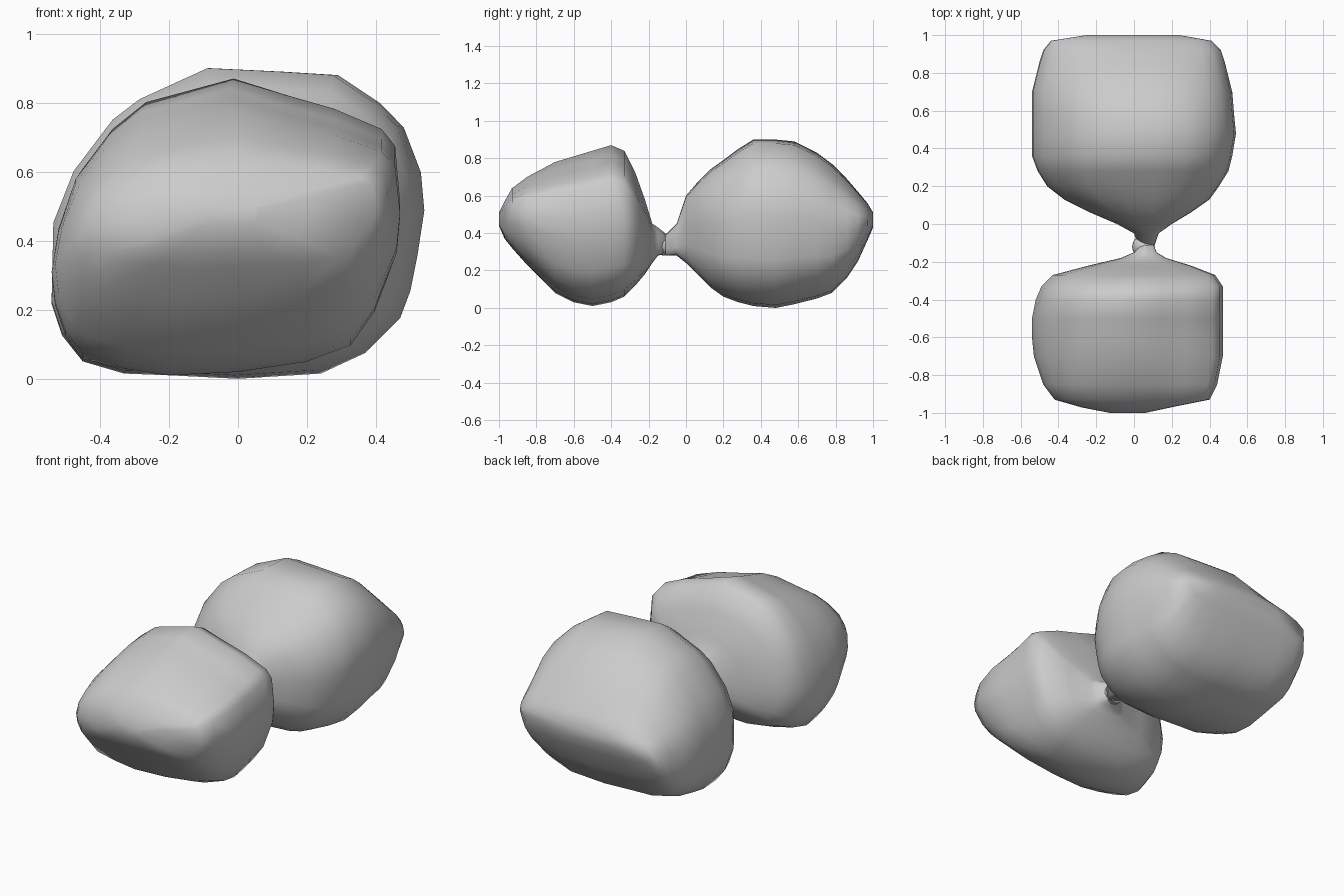
import bpy, bmesh


def loft(name, outline, sections):
    """Fit one outline into the x/z box of every section along y and skin them."""
    xs, zs = [p[0] for p in outline], [p[1] for p in outline]
    ax, az = min(xs), min(zs)
    unit = [((x - ax) / (max(xs) - ax), (z - az) / (max(zs) - az)) for x, z in outline]
    bm = bmesh.new()
    rings = [[bm.verts.new((x0 + u * (x1 - x0), y, z0 + v * (z1 - z0))) for u, v in unit]
             for y, x0, x1, z0, z1 in sections]
    n = len(unit)
    for a, b in zip(rings, rings[1:]):
        for i in range(n):
            j = (i + 1) % n
            bm.faces.new((a[i], a[j], b[j], b[i]))
    bm.faces.new(rings[0])
    bm.faces.new(rings[-1])
    bmesh.ops.recalc_face_normals(bm, faces=bm.faces)
    for f in bm.faces:
        f.smooth = True
    mesh = bpy.data.meshes.new(name)
    bm.to_mesh(mesh)
    bm.free()
    ob = bpy.data.objects.new(name, mesh)
    bpy.context.collection.objects.link(ob)
    return ob


# Front boulder: lopsided outline (x, z), sections (y, x min, x max, z min, z max)
front_outline = [
    (-.02, .87), (.14, .82), (.28, .78), (.42, .72), (.46, .67), (.475, .5), (.465, .38),
    (.4, .2), (.33, .1), (.2, .05), (0, .02), (-.2, .01), (-.33, .03), (-.45, .06),
    (-.5, .13), (-.53, .22), (-.54, .32), (-.52, .45), (-.47, .6), (-.38, .72), (-.28, .8),
    (-.15, .835)]
loft("front_boulder", front_outline, [
    (-1.0, -.13, .06, .44, .51), (-.97, -.28, .20, .37, .57), (-.93, -.42, .40, .32, .64),
    (-.85, -.48, .44, .23, .70), (-.70, -.53, .47, .08, .78), (-.60, -.54, .47, .03, .81),
    (-.50, -.54, .47, .01, .84), (-.40, -.52, .47, .03, .87), (-.33, -.49, .47, .06, .84),
    (-.27, -.43, .43, .12, .72), (-.22, -.24, .30, .18, .58), (-.18, -.07, .17, .24, .45),
    (-.15, .00, .12, .28, .43), (-.10, .01, .10, .29, .39)])

# Back boulder, reaching forward to the thin neck
back_outline = [
    (-.08, .9), (.13, .89), (.29, .88), (.41, .8), (.48, .73), (.53, .6), (.54, .49),
    (.52, .36), (.5, .26), (.47, .18), (.37, .08), (.24, .02), (0, .005), (-.2, .015),
    (-.33, .02), (-.45, .055), (-.51, .13), (-.54, .22), (-.535, .45), (-.475, .6),
    (-.36, .75), (-.28, .81)]
loft("back_boulder", back_outline, [
    (-.11, .02, .11, .28, .39), (-.05, .00, .13, .28, .45), (0, -.09, .20, .24, .60),
    (.06, -.23, .30, .18, .67), (.13, -.37, .40, .11, .74), (.20, -.46, .45, .06, .79),
    (.28, -.51, .50, .03, .85), (.36, -.54, .52, .01, .90), (.48, -.54, .54, .00, .90),
    (.58, -.54, .53, .02, .89), (.70, -.54, .52, .05, .83), (.78, -.52, .50, .08, .77),
    (.86, -.50, .48, .16, .69), (.92, -.48, .46, .25, .62), (.97, -.44, .41, .36, .56),
    (1.0, -.25, .24, .43, .51)])

# Small bead pinched in the neck
bpy.ops.mesh.primitive_uv_sphere_add(segments=16, ring_count=10, radius=.06,
                                     location=(.05, -.12, .34))
bpy.context.object.name = "neck_bead"
bpy.ops.object.shade_smooth()
